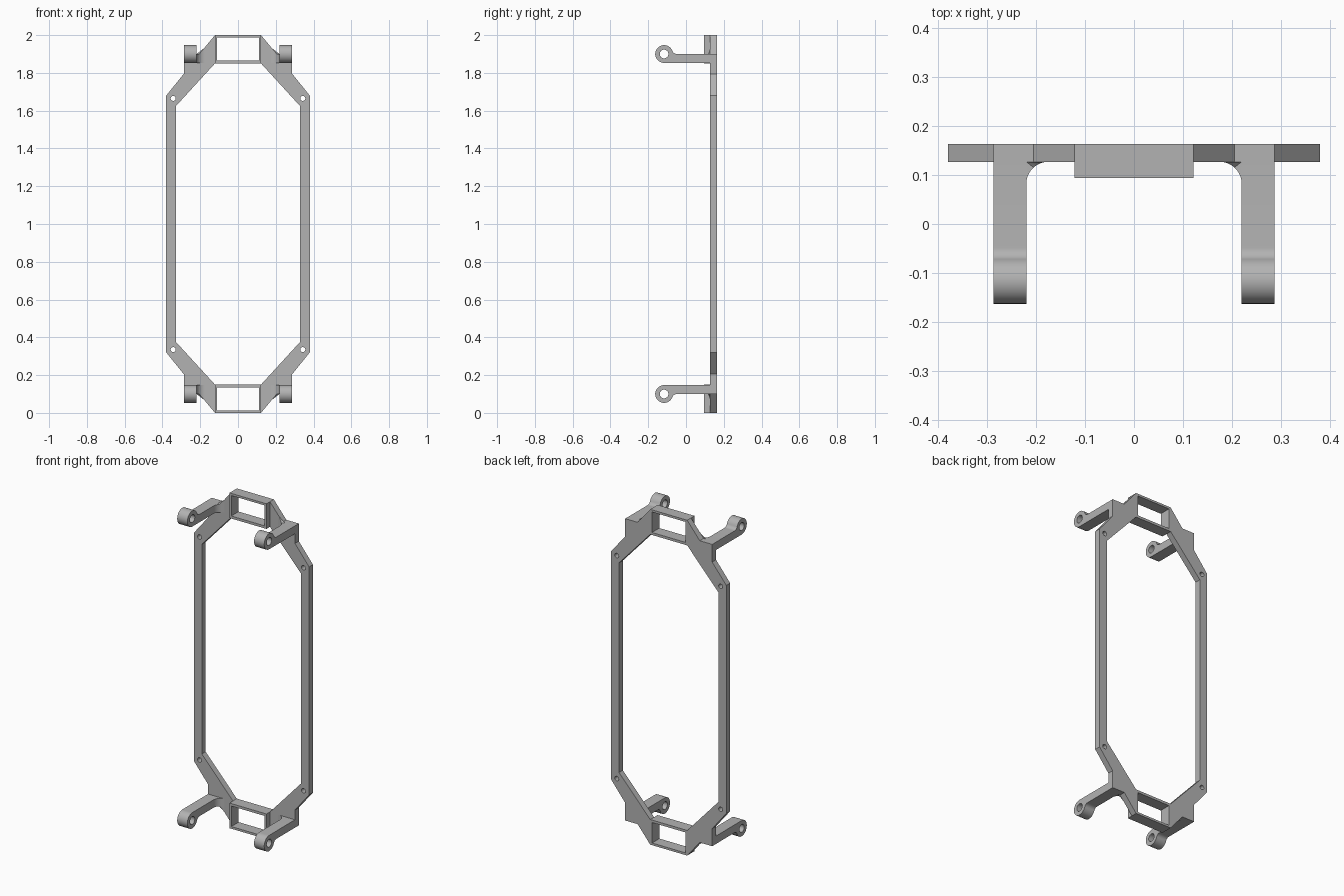
import bpy, bmesh
from math import sin, cos, pi, atan2, radians

cube = bpy.data.objects.get("Cube")
if cube:
    bpy.data.objects.remove(cube, do_unlink=True)

grey = bpy.data.materials.new("plain grey")
grey.use_nodes = True
grey.diffuse_color = (0.45, 0.45, 0.45, 1)
grey.node_tree.nodes["Principled BSDF"].inputs["Base Color"].default_value = (0.45, 0.45, 0.45, 1)

MID = 1.0                       # height of the symmetry plane
BACK, FACE, BOX_FACE = 0.163, 0.127, 0.094


def arc(cx, cy, r, start, end, n):
    return [(cx + r * cos(start + (end - start) * i / n),
             cy + r * sin(start + (end - start) * i / n)) for i in range(n + 1)]


def circle(cx, cy, r, n=32):
    return arc(cx, cy, r, 0, 2 * pi, n)[:-1]


def four_way(pts):
    """Close a quarter outline by mirroring it across both axes."""
    right = pts + [(x, -z) for x, z in reversed(pts)]
    return right + [(-x, z) for x, z in reversed(right)]


def extrude(name, loops, lo, hi, place, mirror=(False, False), shape=None):
    """Extrude a filled outline with holes; place maps (u, v, depth) to x, y, z."""
    curve = bpy.data.curves.new(name, "CURVE")
    curve.dimensions, curve.fill_mode = "2D", "BOTH"
    curve.extrude = (hi - lo) / 2
    for loop in loops:
        s = curve.splines.new("POLY")
        s.points.add(len(loop) - 1)
        for p, (u, v) in zip(s.points, loop):
            p.co = (u, v, 0, 1)
        s.use_cyclic_u = True
    temp = bpy.data.objects.new(name + " outline", curve)
    bpy.context.collection.objects.link(temp)
    deps = bpy.context.evaluated_depsgraph_get()
    mesh = bpy.data.meshes.new_from_object(temp.evaluated_get(deps))
    bpy.data.objects.remove(temp, do_unlink=True)
    bpy.data.curves.remove(curve)

    bm = bmesh.new()
    bm.from_mesh(mesh)
    for v in bm.verts:
        u, w, d = v.co
        v.co = place(u, w, d + (lo + hi) / 2)
        if shape:
            shape(v.co)
    bmesh.ops.remove_doubles(bm, verts=bm.verts, dist=1e-5)
    bmesh.ops.recalc_face_normals(bm, faces=bm.faces)
    bm.to_mesh(mesh)
    bm.free()
    mesh.materials.clear()
    mesh.materials.append(grey)

    obj = bpy.data.objects.new(name, mesh)
    obj.location.z = MID
    bpy.context.collection.objects.link(obj)
    bpy.ops.object.select_all(action="DESELECT")
    obj.select_set(True)
    bpy.context.view_layer.objects.active = obj
    bpy.ops.object.shade_smooth_by_angle(angle=radians(30))
    if any(mirror):
        m = obj.modifiers.new("Mirror", "MIRROR")
        m.use_axis = (mirror[0], False, mirror[1])
        m.use_mirror_merge = False
    return obj


def rect(x, z0, z1):
    return [(-x, z0), (x, z0), (x, z1), (-x, z1)]


def upright(u, v, d):
    return (u, d, v)


def sideways(u, v, d):
    return (d, u, v)


def flat(u, v, d):
    return (u, v, d)


# Flat ring plate with the end windows and four screw holes
outer = four_way([(0.122, 1), (0.205, 0.9), (0.287, 0.9), (0.287, 0.795), (0.38, 0.68)])
inner = four_way([(0.122, 0.85), (0.328, 0.625)])
window = rect(0.11, 0.865, 0.987)
windows = [window, [(x, -z) for x, z in window]]
screws = [circle(sx * 0.343, sz * 0.665, 0.0135, 20) for sx in (-1, 1) for sz in (-1, 1)]
extrude("frame_plate", [outer, inner] + windows + screws, FACE, BACK, upright)

# Raised rim around each window
extrude("window_rim", [rect(0.122, 0.85, 1), window], BOX_FACE, FACE, upright, (False, True))

# Hinge arms: bar, blended round eye and pin hole
EY, EZ, ER, FR, TOP = -0.116, 0.9, 0.047, 0.025, 0.9
fy = EY + ((ER + FR) ** 2 - FR ** 2) ** 0.5
blend = atan2(FR, fy - EY)
arm = [(FACE, EZ - ER), (FACE, TOP)]
arm += arc(fy, TOP + FR, FR, -pi / 2, blend - pi, 8)
arm += arc(EY, EZ, ER, blend, 3 * pi / 2, 32)[1:]
extrude("hinge_arm", [arm, circle(EY, EZ, 0.023)], 0.22, 0.287, sideways, (True, True))


# Curved fillets at the arm roots, trimmed along the plate's sloping edge
def trim(co):
    if co.z > 0.87:
        co.z = max(TOP, TOP + (0.205 - co.x) * 1.205)


fillet = arc(0.175, 0.082, 0.045, 0, pi / 2, 15) + [(0.205, FACE), (0.22, FACE)]
extrude("arm_fillet", [fillet], EZ - ER, TOP, flat, (True, True), trim)
